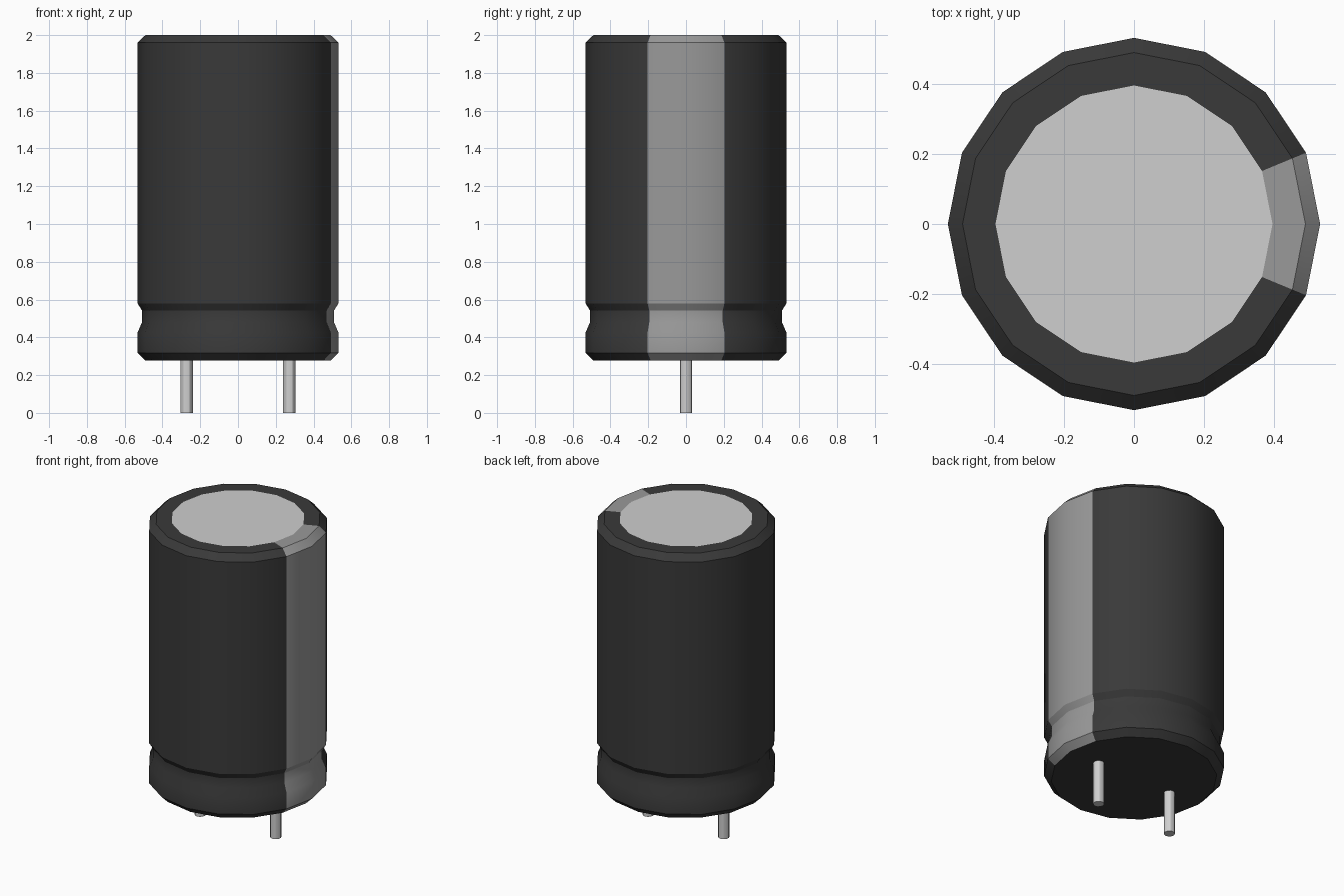
import bpy, bmesh, math

cube = bpy.data.objects.get("Cube")
if cube:
    bpy.data.objects.remove(cube, do_unlink=True)


def make_material(name, color):
    mat = bpy.data.materials.new(name)
    mat.use_nodes = True
    mat.diffuse_color = color
    mat.node_tree.nodes["Principled BSDF"].inputs["Base Color"].default_value = color
    return mat


sleeve = make_material("black sleeve", (0.041, 0.041, 0.041, 1))
stripe = make_material("grey stripe", (0.32, 0.32, 0.32, 1))
metal = make_material("light metal", (0.62, 0.62, 0.62, 1))


def lathe(name, profile, sides, materials, location=(0, 0, 0)):
    """Revolve (radius, height) points around z and close both ends."""
    bm = bmesh.new()
    rings = []
    for r, z in profile:
        angles = [math.tau * i / sides for i in range(sides)]
        rings.append([bm.verts.new((r * math.cos(a), r * math.sin(a), z)) for a in angles])
    for low, high in zip(rings, rings[1:]):
        for i in range(sides):
            j = (i + 1) % sides
            bm.faces.new((low[i], low[j], high[j], high[i]))
    bm.faces.new(rings[0][::-1])
    bm.faces.new(rings[-1])
    mesh = bpy.data.meshes.new(name)
    bm.to_mesh(mesh)
    bm.free()
    for mat in materials:
        mesh.materials.append(mat)
    obj = bpy.data.objects.new(name, mesh)
    obj.location = location
    bpy.context.collection.objects.link(obj)
    bpy.ops.object.select_all(action="DESELECT")
    obj.select_set(True)
    bpy.context.view_layer.objects.active = obj
    bpy.ops.object.shade_smooth_by_angle(angle=math.radians(30))
    return obj


# Can with bevelled rims, a crimped groove and a flush metal top
SIDES = 16
BOTTOM, TOP = 0.277, 2.0
can = lathe("can", [(0.49, BOTTOM), (0.532, 0.318), (0.532, 0.425), (0.508, 0.48),
                    (0.508, 0.542), (0.532, 0.58), (0.532, 1.96), (0.49, TOP),
                    (0.396, TOP)], SIDES, [sleeve, stripe, metal])

# Stripe runs down the two +x facets; the end caps are single large faces
for face in can.data.polygons:
    x, y, z = face.center
    if len(face.vertices) == SIDES:
        face.material_index = 2 if z > 1 else 0
    elif abs(math.atan2(y, x)) < math.tau / SIDES:
        face.material_index = 1

# Wire leads
for side, x in (("left", 0.272), ("right", -0.272)):
    lathe(side + "_lead", [(0.033, 0), (0.033, BOTTOM + 0.01)], 12, [metal], (x, 0, 0))
